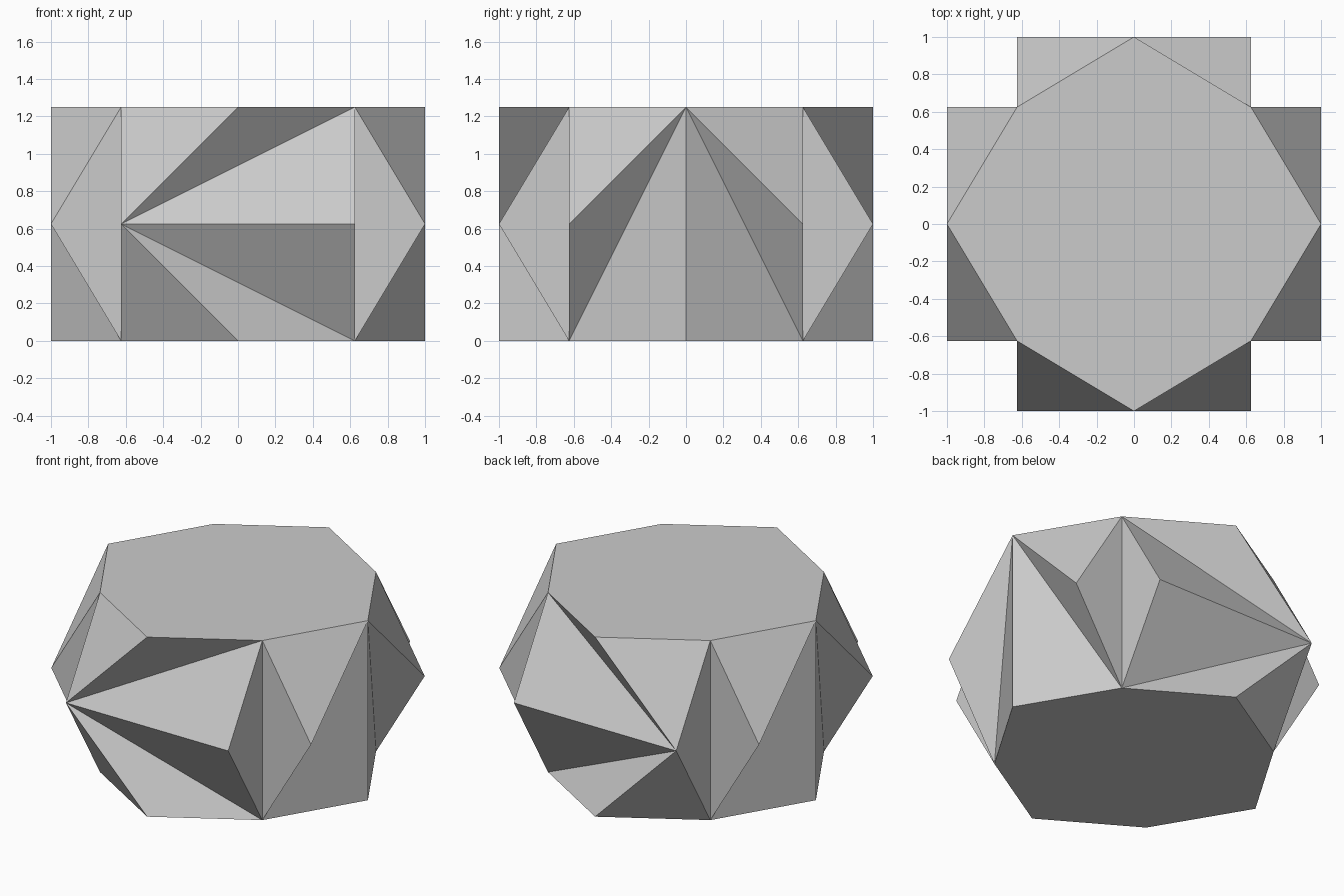
import bpy, bmesh

if "Cube" in bpy.data.objects:
    bpy.data.objects.remove(bpy.data.objects["Cube"])

H = 1.25      # height
M = H / 2     # fin tip height
K = 0.625     # diagonal corner coordinate

bm = bmesh.new()


def face(points, sx=1, sy=1):
    bm.faces.new([bm.verts.new((x * sx, y * sy, z)) for x, y, z in points])


def fan(tip, rim, sx=1, sy=1):
    """Triangles from one tip to each edge along a rim."""
    for a, b in zip(rim, rim[1:]):
        face((tip, a, b), sx, sy)


# flat octagonal top and bottom
ring = [(1, 0), (K, K), (0, 1), (-K, K), (-1, 0), (-K, -K), (0, -1), (K, -K)]
for z in (0, H):
    face([(x, y, z) for x, y in ring])

# pointed fins on the left and right sides, mirrored to all four corners
top, low = (K, -K, H), (K, -K, 0)
mid_top, mid_low = (1, 0, H), (1, 0, 0)
for sx in (1, -1):
    for sy in (1, -1):
        fan((1, -K, M), [mid_top, top, low, mid_top], sx, sy)
        face((mid_top, low, mid_low), sx, sy)

# front and back: a level ridge whose left tip fans out to the whole side
left_tip, right_tip = (-K, -1, M), (K, -1, M)
for sy in (1, -1):
    fan(left_tip, [right_tip, top, (0, -1, H), (-K, -K, H),
                   (-K, -K, 0), (0, -1, 0), low, right_tip], 1, sy)
    face((top, right_tip, low), 1, sy)

# weld into one closed solid
bmesh.ops.remove_doubles(bm, verts=bm.verts, dist=0.001)
bmesh.ops.recalc_face_normals(bm, faces=bm.faces)
mesh = bpy.data.meshes.new("faceted_block")
bm.to_mesh(mesh)
bm.free()
bpy.context.collection.objects.link(bpy.data.objects.new("faceted_block", mesh))
